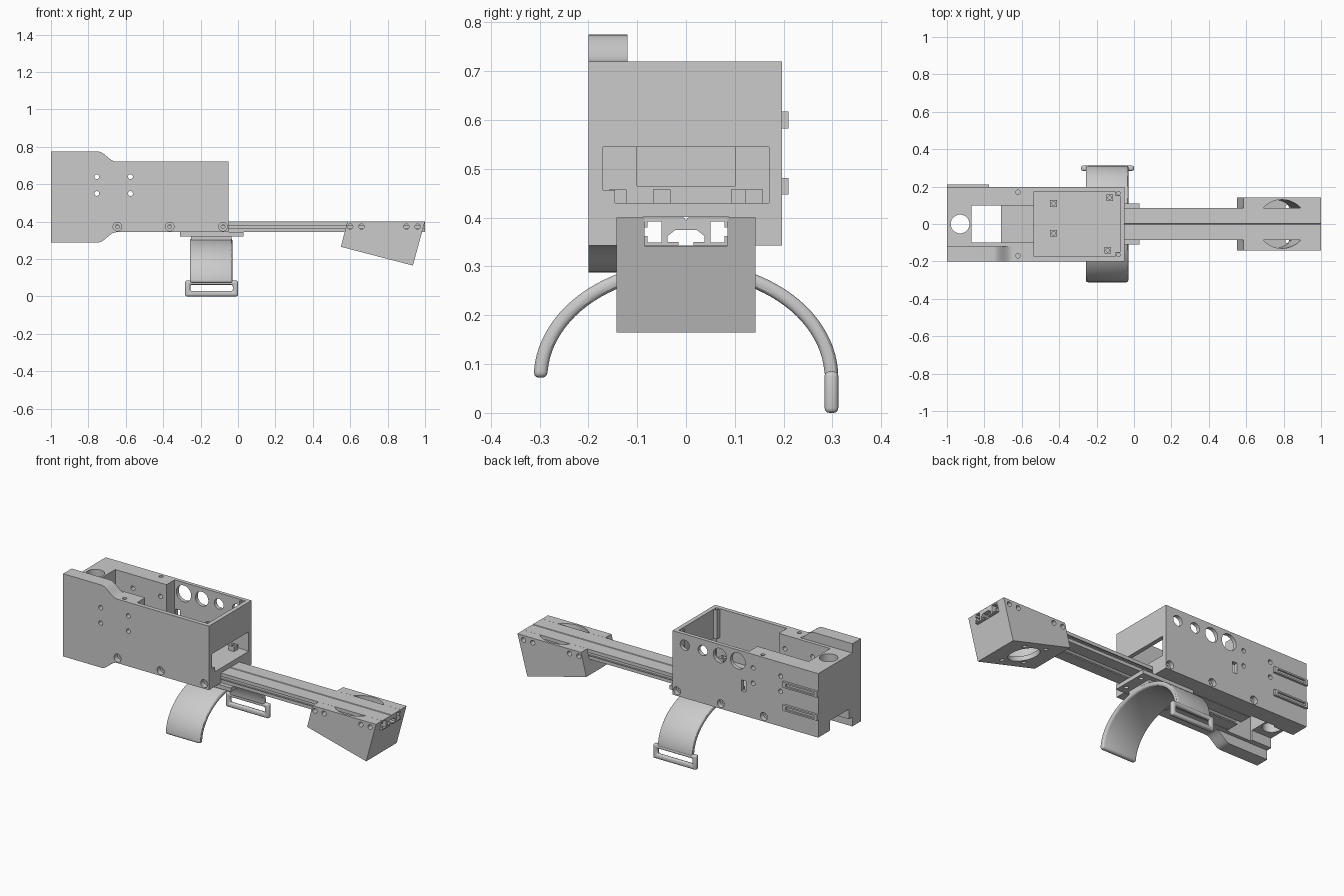
import bpy, bmesh, math
from mathutils import Matrix, Vector

if "Cube" in bpy.data.objects:
    bpy.data.objects.remove(bpy.data.objects["Cube"])


def make(name, bm):
    bmesh.ops.recalc_face_normals(bm, faces=bm.faces[:])
    me = bpy.data.meshes.new(name)
    bm.to_mesh(me)
    bm.free()
    ob = bpy.data.objects.new(name, me)
    bpy.context.collection.objects.link(ob)
    return ob


def box(name, x, y, z):
    bm = bmesh.new()
    bmesh.ops.create_cube(bm, size=1)
    for v in bm.verts:
        v.co = [(r[0] + r[1]) / 2 + c * (r[1] - r[0]) for r, c in zip((x, y, z), v.co)]
    return make(name, bm)


def cyl(name, r, depth, loc, axis, seg=32):
    bm = bmesh.new()
    bmesh.ops.create_cone(bm, cap_ends=True, segments=seg, radius1=r, radius2=r, depth=depth)
    rot = Vector((0, 0, 1)).rotation_difference(Vector(axis)).to_matrix().to_4x4()
    bm.transform(Matrix.Translation(loc) @ rot)
    return make(name, bm)


def prism(name, pts, axis, a, b):
    """Extrude a (y, z) profile along x, or an (x, z) profile along y."""
    place = (lambda p, t: (t, p[0], p[1])) if axis == 'x' else (lambda p, t: (p[0], t, p[1]))
    bm = bmesh.new()
    f = bm.faces.new([bm.verts.new(place(p, a)) for p in pts])
    ext = bmesh.ops.extrude_face_region(bm, geom=[f])['geom']
    step = Vector(place((0, 0), b - a))
    bmesh.ops.translate(bm, vec=step, verts=[v for v in ext if isinstance(v, bmesh.types.BMVert)])
    return make(name, bm)


def apply_mods(ob):
    bpy.context.view_layer.objects.active = ob
    for m in list(ob.modifiers):
        bpy.ops.object.modifier_apply(modifier=m.name)


def boolean(ob, others, op='DIFFERENCE'):
    for o in others:
        o.hide_render = True
        m = ob.modifiers.new('bool', 'BOOLEAN')
        m.operation, m.solver, m.object = op, 'EXACT', o
        apply_mods(ob)
        bpy.data.objects.remove(o)


def bevel(ob, w, seg=3):
    m = ob.modifiers.new('bevel', 'BEVEL')
    m.width, m.segments, m.limit_method, m.angle_limit = w, seg, 'ANGLE', math.radians(40)
    apply_mods(ob)


X, Y, Z = (1, 0, 0), (0, 1, 0), (0, 0, 1)

# Housing with the taller, S-curved front cheek
body = box('housing', (-1, -.05), (-.2, .197), (.343, .72))
curve = [(-.75 + .1 * i / 12, .055 * (1 + math.cos(math.pi * i / 12)) / 2) for i in range(12)]
cheek = ([(-1, .775)] + [(x, .72 + d) for x, d in curve] + [(-.65, .72), (-.65, .343)]
         + [(x, .343 - d) for x, d in reversed(curve)] + [(-1, .288)])
boolean(body, [prism('cheek', cheek, 'y', -.2, -.12)], 'UNION')

# Main bay, rear pocket, drop-through, rail channel and end window
cuts = [box('c', (-.535, -.075), (-.175, .175), (.43, .9)),
        box('c', (-.87, -.5), (-.1, .1), (.465, .9)),
        box('c', (-.87, -.71), (-.1, .1), (.2, .6)),
        box('c', (-1.1, 0), (-.088, .088), (.3, .401)),
        box('c', (-.1, 0), (-.17, .17), (.457, .545)),
        box('c', (-.1, 0), (-.145, .17), (.4301, .46)),
        cyl('c', .05, 1, (-.93, 0, .5), Z, 48),
        box('c', (-.53, -.5), (.15, .25), (.485, .55))]
# Round ports in the back wall
for x, r in ((-.13, .03), (-.247, .03), (-.358, .042), (-.476, .048)):
    cuts.append(cyl('c', r, .1, (x, .19, .655), Y, 40))
# Motor bolt holes through both walls
for x in (-.755, -.575):
    for z in (.64, .55):
        cuts.append(cyl('c', .013, .6, (x, 0, z), Y, 24))
# Counterbored clamp screws along the bottom
for x in (-.645, -.365, -.08):
    cuts.append(cyl('c', .01, .6, (x, 0, .373), Y, 20))
    for s in (-1, 1):
        cuts.append(cyl('c', .023, .06, (x, s * .2, .373), Y, 28))
# Lid screw holes at the rear
for s in (-1, 1):
    cuts.append(cyl('c', .012, .2, (-.62, s * .17, .7), Z, 20))
boolean(body, cuts)

# Lid posts in the bay corners
for s in (-1, 1):
    post = box('lid_post', (-.098, -.07), (s * .165 - .016, s * .165 + .016), (.55, .719))
    boolean(post, [cyl('c', .01, .1, (-.083, s * .165, .7), Z, 20)])

# Board standoffs on the bay floor
for x, y in ((-.43, .11), (-.43, -.05), (-.13, .14), (-.14, -.14)):
    st = box('board_standoff', (x - .018, x + .018), (y - .018, y + .018), (.428, .458))
    boolean(st, [cyl('c', .009, .04, (x, y, .455), Z, 16)])

# Grooved accessory rails on the back wall
for z in (.6, .464):
    rail = box('accessory_rail', (-1, -.775), (.19, .21), (z - .017, z + .017))
    boolean(rail, [box('c', (-.98, -.795), (.2, .25), (z - .008, z + .008))])

# Slotted beam
half = [(.004, .4), (.085, .4), (.085, .38), (.079, .38), (.079, .392), (.05, .392), (.05, .349),
        (.079, .349), (.079, .362), (.085, .362), (.085, .343), (.015, .343), (.015, .35),
        (.038, .35), (.038, .362), (.022, .375)]
prism('beam', [(0, .394)] + half + [(-y, z) for y, z in reversed(half)], 'x', -.71, 1)

# Tilted head at the far end of the beam
head = prism('head', [(.585, .4), (.999, .4), (.935, .165), (.55, .265)], 'y', -.142, .142)
up = Vector((.385, 0, -.1)).normalized().cross(Vector((0, -1, 0)))
up = up if up.z > 0 else -up
side = Vector((up.z, 0, -up.x))
base = Vector((.743, 0, .215))
cuts = [box('c', (.5, 1.1), (-.0855, .0855), (.342, .5)),
        cyl('c', .13, .4, base + up * .225, up, 64),
        cyl('c', .085, .2, base, up, 48)]
for a in (-1, 1):
    for b in (-1, 1):
        cuts.append(cyl('c', .013, .1, base + side * a * .075 + Vector((0, b * .09, 0)), up, 20))
for x in (.6, .66, .9, .96):
    cuts.append(cyl('c', .014, .5, (x, 0, .373), Y, 20))
boolean(head, cuts)

# Cuff mounting plate and neck
plate = box('cuff_plate', (-.31, .03), (-.11, .11), (.32, .343))
boolean(plate, [cyl('c', .012, .2, (x, y, .33), Z, 20) for x in (-.283, .003) for y in (-.06, .06)])
box('cuff_neck', (-.25, -.035), (-.08, .08), (.288, .322))

# Forearm cuff: elliptical arch with rounded edges
A, B, T, N = .298, .224, .014, 48
outer, inner = [], []
for i in range(N + 1):
    t = math.pi * i / N
    p = Vector((A * math.cos(t), .072 + B * math.sin(t)))
    n = Vector((math.cos(t) / A, math.sin(t) / B)).normalized() * T
    outer.append(p + n)
    inner.append(p - n)
cuff = prism('forearm_cuff', outer + inner[::-1], 'x', -.257, -.03)
bevel(cuff, .011)

# Strap loop on the back end of the cuff
loop = box('strap_loop', (-.283, 0), (.284, .312), (0, .085))
boolean(loop, [box('c', (-.255, -.028), (.2, .4), (.028, .062))])
bevel(loop, .01)

# Smooth the rounded parts, keep edges sharp
for o in bpy.context.scene.objects:
    o.select_set(True)
bpy.context.view_layer.objects.active = body
bpy.ops.object.shade_smooth_by_angle(angle=math.radians(30))
